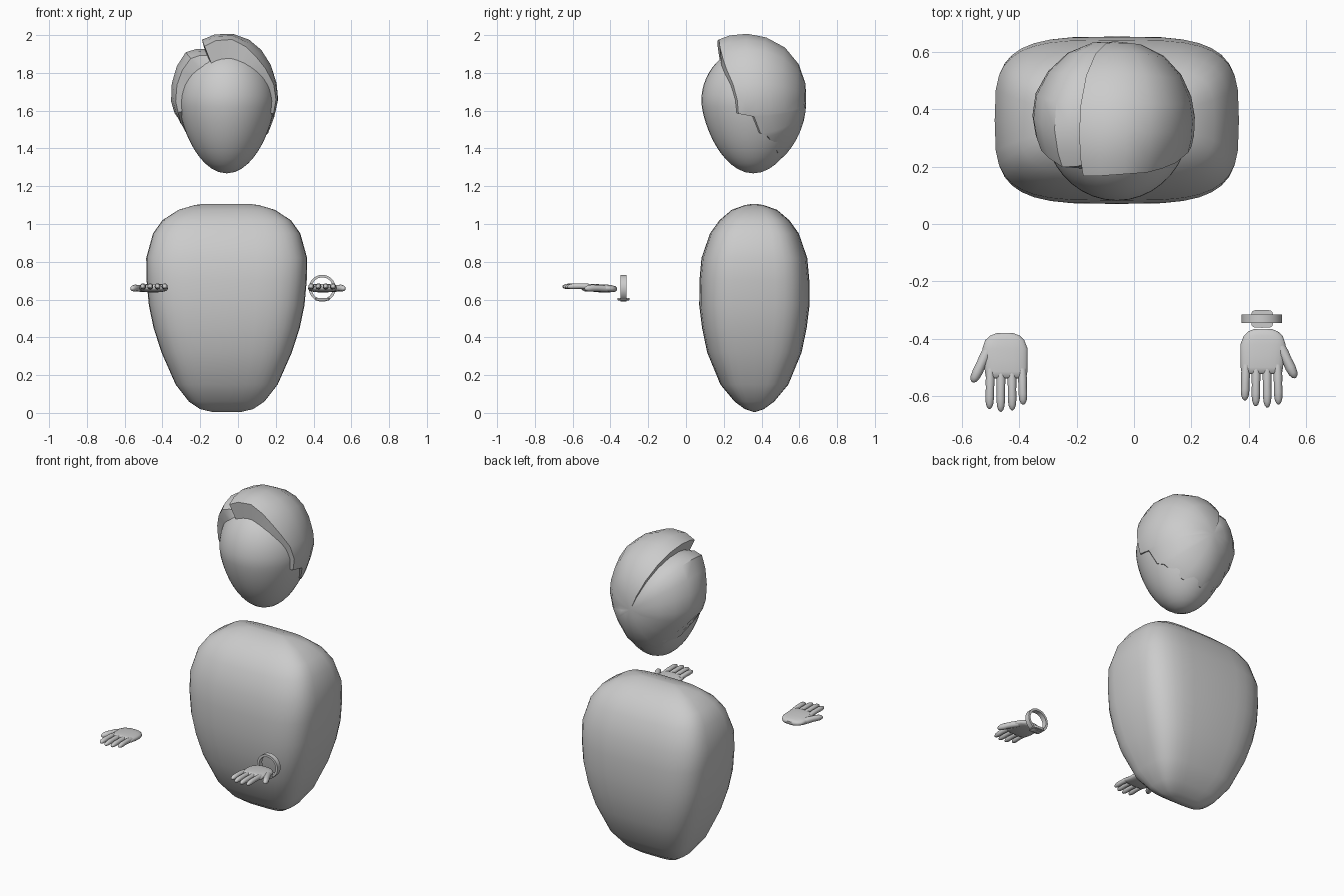
import bpy, bmesh, math
from mathutils import Vector as V

if "Cube" in bpy.data.objects:
    bpy.data.objects.remove(bpy.data.objects["Cube"])


def finish(name, bm, angle=40):
    bmesh.ops.recalc_face_normals(bm, faces=bm.faces)
    me = bpy.data.meshes.new(name)
    bm.to_mesh(me)
    bm.free()
    for p in me.polygons:
        p.use_smooth = True
    me.set_sharp_from_angle(angle=math.radians(angle))
    ob = bpy.data.objects.new(name, me)
    bpy.context.collection.objects.link(ob)
    return ob


def bridge(bm, a, b):
    n = len(a)
    for i in range(n):
        bm.faces.new((a[i], a[(i + 1) % n], b[(i + 1) % n], b[i]))


def loft(bm, rings, sides, n=2):
    """Rings of (centre, u, v) superellipses, capped at both ends."""
    def spow(c):
        return math.copysign(abs(c) ** (2 / n), c)
    prev = first = None
    for c, u, v in rings:
        ring = []
        for i in range(sides):
            a = 2 * math.pi * i / sides
            ring.append(bm.verts.new(V(c) + V(u) * spow(math.cos(a)) + V(v) * spow(math.sin(a))))
        if prev:
            bridge(bm, prev, ring)
        first = first or ring
        prev = ring
    bm.faces.new(first)
    bm.faces.new(prev)


# Body: rounded block narrowing to a ridge at top and bottom
bm = bmesh.new()
body = [(0.006, .08, .008), (0.02, .14, .05), (0.06, .20, .105), (0.15, .27, .18),
        (0.32, .345, .25), (0.45, .387, .277), (0.57, .412, .292), (0.70, .424, .291),
        (0.82, .426, .28), (0.95, .39, .235), (1.02, .34, .185), (1.075, .255, .12),
        (1.10, .17, .05), (1.107, .12, .008)]
loft(bm, [((-.06, .362, z), (w, 0, 0), (0, d, 0)) for z, w, d in body], 36, 3.6)
finish("body", bm, 60)

# Head: egg surface measured along a direction from its centre
C = V((-.06, .356, 1.65))


def egg(d, up):
    lo, hi = 0, 1
    for _ in range(30):
        r = (lo + hi) / 2
        p = d * r
        h = (p.z / up) ** 2 if p.z > 0 else (-p.z / .382) ** 1.5
        if (p.x / .255) ** 2 + (p.y / .275) ** 2 + h > 1:
            hi = r
        else:
            lo = r
    return lo


bm = bmesh.new()
bmesh.ops.create_uvsphere(bm, u_segments=40, v_segments=28, radius=1)
for v in bm.verts:
    d = v.co.normalized()
    v.co = C + d * egg(d, .29)
finish("head", bm, 60)

# Hair: columns around the back-of-head axis
# (angle from top, hairline angle, thickness at middle, thickness at hairline)
cols = [(-22, 121, 1.15, 1.25), (-10, 120, 1.14, 1.26), (5, 119, 1.13, 1.25), (20, 120, 1.14, 1.2),
        (34, 120, 1.14, 1.14), (50, 118, 1.11, 1.11), (70, 112, 1.08, 1.09), (88, 108, 1.07, 1.07),
        (105, 107, 1.04, 1.05), (108, 89, 1.04, 1.04), (128, 82, 1.03, 1.03), (133, 74, 1.03, 1.02),
        (158, 66, 1.04, 1.01), (180, 62, 1.04, 1.01), (202, 66, 1.04, 1.01), (228, 75, 1.05, 1.03),
        (245, 90, 1.09, 1.04), (257, 105, 1.14, 1.07), (270, 107, 1.18, 1.1), (288, 110, 1.2, 1.13),
        (305, 114, 1.21, 1.16), (320, 118, 1.2, 1.19), (330, 119, 1.09, 1.11), (337, 119, 1.01, 1.02)]


def hair_point(phi, lam, mult):
    p, l = math.radians(phi), math.radians(lam)
    d = V((math.sin(p) * math.sin(l), math.cos(l), math.cos(p) * math.sin(l)))
    return C + d * egg(d, .31) * mult


bm = bmesh.new()
pole = bm.verts.new(hair_point(0, 0, 1.02))
prev = None
for t in (.16, .33, .5, .66, .8, .92, 1, 1.08):
    ring = []
    for phi, edge, mid, front in cols:
        q = (1.06 + mid) / 2
        if t > 1:
            m = .92
        elif t > .72:
            m = mid + (front - mid) * (t - .72) / .28
        elif t > .4:
            m = q + (mid - q) * (t - .4) / .32
        else:
            m = 1.02 + (q - 1.02) * t / .4
        ring.append(bm.verts.new(hair_point(phi, edge * t, m)))
    if prev:
        bridge(bm, prev, ring)
    else:
        for i in range(len(ring)):
            bm.faces.new((pole, ring[i], ring[(i + 1) % len(ring)]))
    prev = ring
finish("hair", bm, 38)


# Hands: palm, four fingers and a thumb, mirrored by side
def digit(bm, a, b, r):
    a, b = V(a), V(b)
    d = (b - a).normalized()
    side = d.cross(V((0, 0, 1))).normalized()
    up = side.cross(d)
    prof = [(0, .9), (.3, 1), (.5, .93), (.7, .98), (.87, .85), (.96, .55), (1, .2)]
    loft(bm, [(a.lerp(b, t) + V((0, 0, .004 * math.sin(math.pi * t))), side * r * k, up * r * k)
              for t, k in prof], 12)


def hand(name, s, dy):
    bm = bmesh.new()
    palm = [(-.366, .45, .03, .656, .008), (-.375, .45, .052, .656, .015), (-.39, .451, .068, .657, .018),
            (-.42, .45, .079, .659, .021), (-.46, .448, .077, .66, .021), (-.50, .446, .074, .664, .019),
            (-.518, .446, .071, .665, .015), (-.524, .446, .062, .665, .008)]
    loft(bm, [((x, y, z), (w, 0, 0), (0, 0, h)) for y, x, w, z, h in palm], 24, 2.6)
    for x, tip in ((.39, -.615), (.426, -.635), (.464, -.64), (.501, -.63)):
        digit(bm, (x, -.49, .666), (x + (x - .446) * .06, tip, .668), .0155)
    digit(bm, (.505, -.415, .656), (.563, -.537, .658), .0185)
    for v in bm.verts:
        v.co.x *= s
        v.co.y += dy
    finish(name, bm, 50)


hand("hand_right", 1, 0)
hand("hand_left", -1, -.015)

# Wrist band: square-section hoop with a small plate underneath
bm = bmesh.new()
N = 32
rows = []
for r, y in ((.071, -.346), (.071, -.316), (.057, -.316), (.057, -.346)):
    rows.append([bm.verts.new((.446 + r * math.sin(2 * math.pi * i / N), y,
                               .66 + r * math.cos(2 * math.pi * i / N))) for i in range(N)])
for k in range(4):
    bridge(bm, rows[k], rows[(k + 1) % 4])
finish("wrist_band", bm, 35)

bm = bmesh.new()
loft(bm, [((.447, -.331, z), (.038 * k, 0, 0), (0, .031 * k, 0))
          for z, k in ((.595, .92), (.599, 1), (.608, 1))], 24, 5)
finish("wrist_plate", bm, 35)
